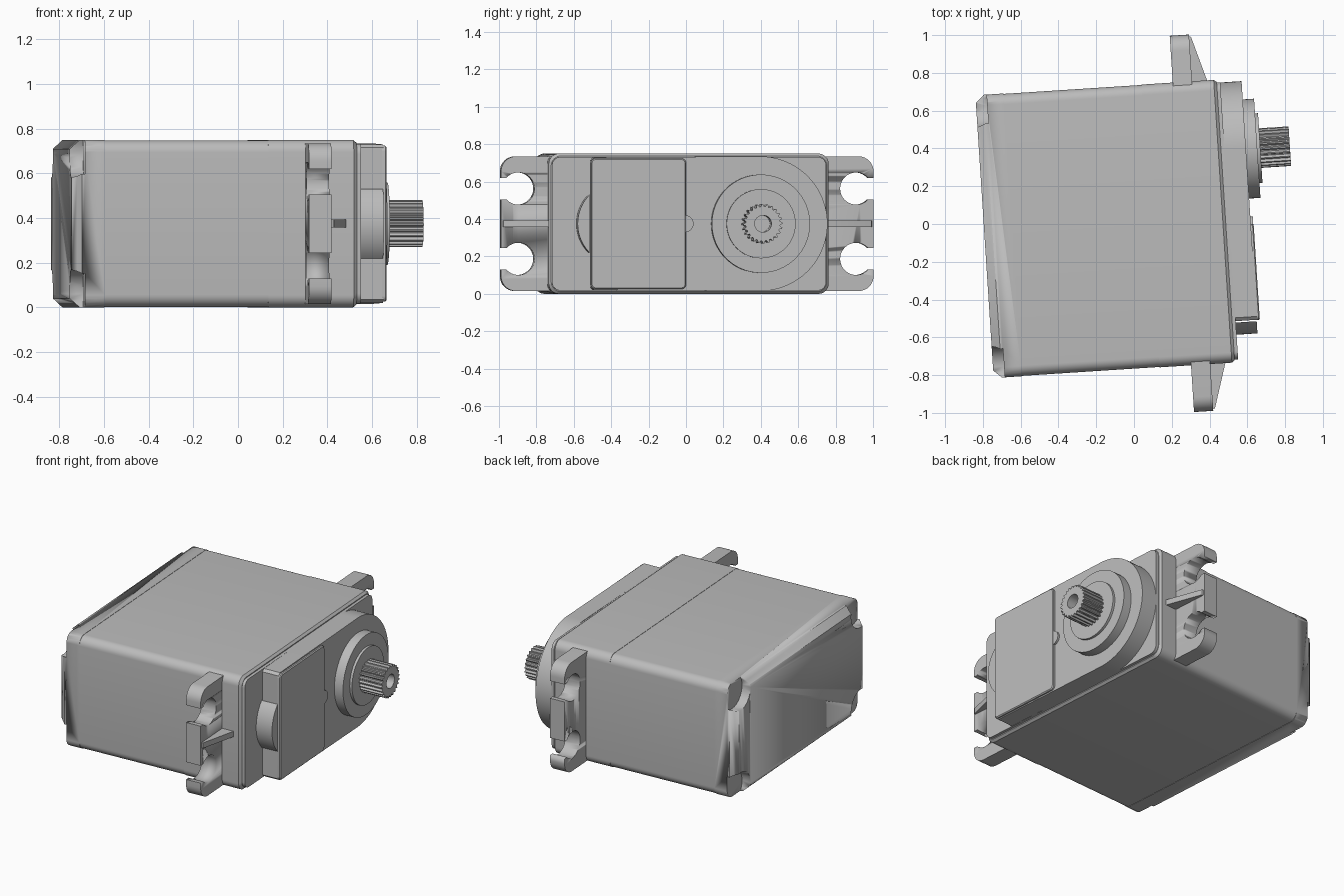
import bpy, bmesh, math
from mathutils import Matrix

cube = bpy.data.objects.get("Cube")
if cube:
    bpy.data.objects.remove(cube, do_unlink=True)

TURN = Matrix.Rotation(math.radians(3.7), 4, 'Z')
MID_Y, MID_Z, SHAFT_Y = -0.016, 0.375, 0.358

grey = bpy.data.materials.new("case grey")
grey.use_nodes = True
grey.diffuse_color = (0.5, 0.5, 0.5, 1)
grey.node_tree.nodes["Principled BSDF"].inputs["Base Color"].default_value = (0.5, 0.5, 0.5, 1)


def arc(cy, cz, r, start=0, end=360, n=48):
    """Points of an arc in the y-z plane; a full turn leaves out the last point."""
    count = n if end - start >= 360 else n + 1
    angles = [math.radians(start + (end - start) * i / n) for i in range(count)]
    return [(cy + r * math.cos(a), cz + r * math.sin(a)) for a in angles]


def rounded(y0, y1, z0, z1, r, inset=0.0):
    y0, y1, z0, z1 = y0 + inset, y1 - inset, z0 + inset, z1 - inset
    corners = [(y1 - r, z1 - r), (y0 + r, z1 - r), (y0 + r, z0 + r), (y1 - r, z0 + r)]
    return [p for i, (y, z) in enumerate(corners) for p in arc(y, z, r, 90 * i, 90 * i + 90, 8)]


def loft(name, rings):
    """Join outlines placed at successive x positions into a closed solid."""
    bm = bmesh.new()
    loops = [[bm.verts.new((x, y, z)) for y, z in pts] for x, pts in rings]
    for a, b in zip(loops, loops[1:]):
        for i in range(len(a)):
            j = (i + 1) % len(a)
            bm.faces.new((a[i], a[j], b[j], b[i]))
    bm.faces.new(loops[0])
    bm.faces.new(loops[-1])
    bmesh.ops.recalc_face_normals(bm, faces=bm.faces)
    mesh = bpy.data.meshes.new(name)
    bm.to_mesh(mesh)
    bm.free()
    mesh.transform(TURN)
    mesh.materials.append(grey)
    obj = bpy.data.objects.new(name, mesh)
    bpy.context.collection.objects.link(obj)
    bpy.ops.object.select_all(action='DESELECT')
    obj.select_set(True)
    bpy.context.view_layer.objects.active = obj
    bpy.ops.object.shade_smooth_by_angle(angle=math.radians(28))
    return obj


def prism(name, x0, x1, pts):
    return loft(name, [(x0, pts), (x1, pts)])


def cut(obj, cutter):
    cutter.hide_render = True
    mod = obj.modifiers.new("cut", 'BOOLEAN')
    mod.operation, mod.solver, mod.object = 'DIFFERENCE', 'EXACT', cutter
    bpy.context.view_layer.objects.active = obj
    bpy.ops.object.modifier_apply(modifier=mod.name)
    bpy.data.objects.remove(cutter, do_unlink=True)


def case(inset=0.0):
    return rounded(-0.766, 0.734, 0, 0.75, 0.055, inset)


# Rear cap with screw recesses, middle shell and front shell
rear = loft("rear_cap", [(-0.794, case(0.04)), (-0.75, case()), (-0.645, case())])
for side in (-1, 1):
    for level in (-1, 1):
        cut(rear, prism("screw_recess", -0.9, -0.735,
                        arc(MID_Y + side * 0.69, MID_Z + level * 0.315, 0.11, n=32)))
prism("middle_shell", -0.645, 0.087, case(0.002))
loft("front_shell", [(0.087, case()), (0.47, case()), (0.485, case(0.012))])
prism("front_lip", 0.48, 0.504, rounded(-0.75, 0.718, 0.018, 0.732, 0.045))

# Mounting ears with open screw slots
ears = prism("mounting_ears", 0.253, 0.355,
             rounded(MID_Y - 0.998, MID_Y + 0.998, 0.015, 0.735, 0.08))
for side in (-1, 1):
    for level in (-1, 1):
        y, z = MID_Y + side * 0.905, MID_Z + level * 0.188
        turn = 0 if side > 0 else 180
        hole = arc(y, z, 0.086, turn + 42, turn + 318, 40)
        slot = [(y + side * 0.2, z - side * 0.0575), (y + side * 0.2, z + side * 0.0575)]
        cut(ears, prism("screw_slot", 0.2, 0.4, hole + slot))

# Tapered ribs on the ears
for side, name in ((-1, "right_rib"), (1, "left_rib")):
    def section(reach):
        ys = (MID_Y + side * 0.7, MID_Y + side * reach)
        return [(ys[0], 0.357), (ys[1], 0.357), (ys[1], 0.393), (ys[0], 0.393)]
    loft(name, [(0.35, section(0.99)), (0.365, section(0.985)), (0.438, section(0.74))])

# Gear housing, cover plate and end boss
housing = arc(SHAFT_Y, MID_Z, 0.36, -90, 90, 48) + [(-0.53, 0.73), (-0.548, 0.715),
                                                     (-0.548, 0.035), (-0.53, 0.02)]
prism("gear_housing", 0.5, 0.617, housing)
loft("cover_plate", [(0.61, rounded(-0.55, -0.04, 0.026, 0.724, 0.025)),
                     (0.626, rounded(-0.55, -0.04, 0.026, 0.724, 0.025)),
                     (0.632, rounded(-0.55, -0.04, 0.026, 0.724, 0.02, 0.006))])
prism("cover_tab", 0.61, 0.63, arc(-0.045, MID_Z, 0.045, n=24))
prism("end_boss", 0.5, 0.615, arc(-0.4, MID_Z, 0.22, 135, 225, 20))

# Stepped bearing collar
prism("outer_collar", 0.6, 0.677, arc(SHAFT_Y, MID_Z, 0.263, n=64))
prism("inner_collar", 0.67, 0.693, arc(SHAFT_Y, MID_Z, 0.185, n=64))

# Splined output shaft with a bore
TEETH = 24
spline = []
for i in range(TEETH * 4):
    a = 2 * math.pi * i / (TEETH * 4)
    r = 0.105 if i % 4 < 2 else 0.092
    spline.append((SHAFT_Y + r * math.cos(a), MID_Z + r * math.sin(a)))
shaft = prism("output_shaft", 0.68, 0.85, spline)
cut(shaft, prism("shaft_bore", 0.72, 0.9, arc(SHAFT_Y, MID_Z, 0.045, n=32)))
